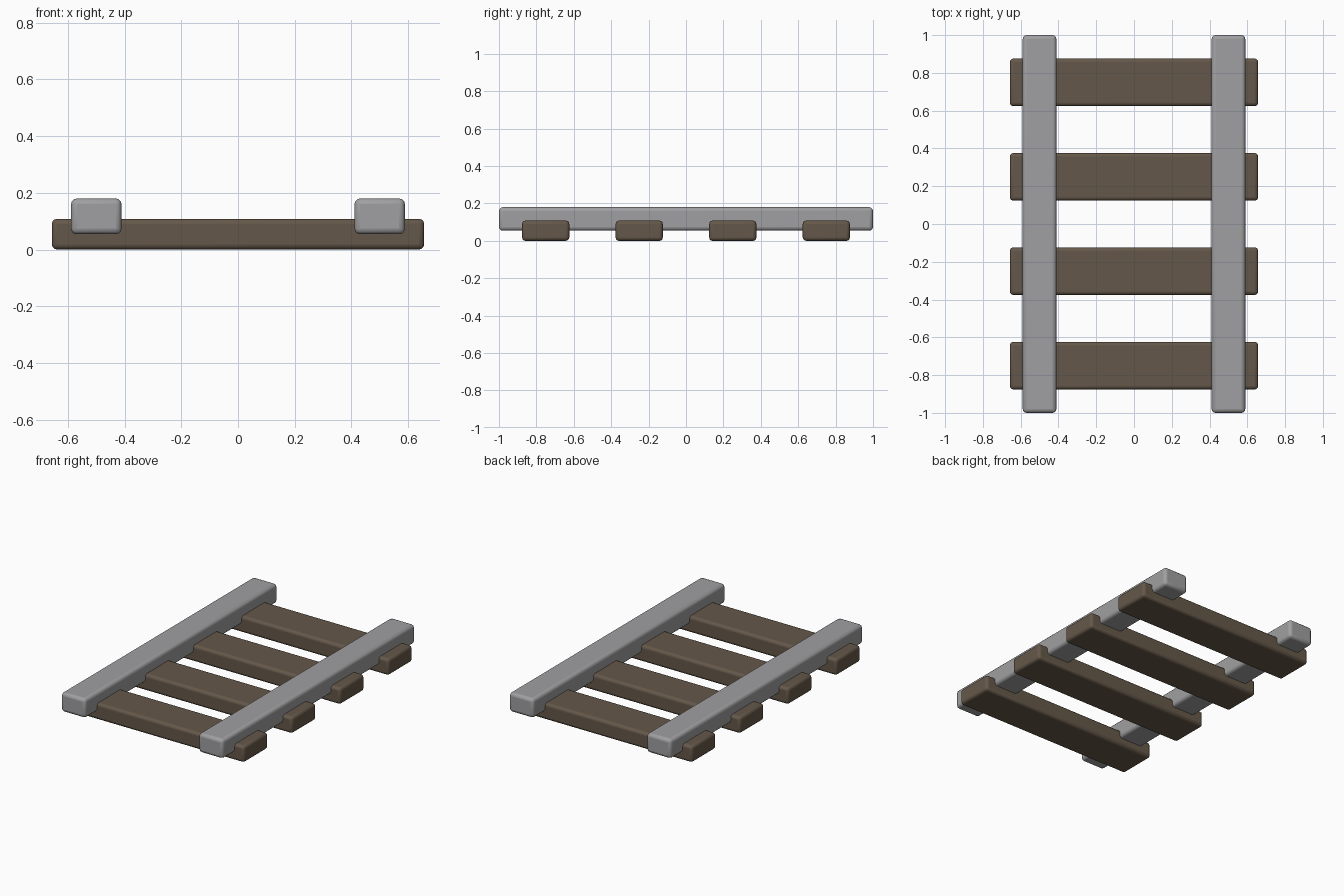
import bpy

if "Cube" in bpy.data.objects:
    bpy.data.objects.remove(bpy.data.objects["Cube"])


def material(name, rgb):
    m = bpy.data.materials.new(name)
    m.diffuse_color = (*rgb, 1)
    m.use_nodes = True
    m.node_tree.nodes["Principled BSDF"].inputs["Base Color"].default_value = m.diffuse_color
    return m


def rounded_block(name, lo, hi, mat, radius):
    """Box between two corners with softly bevelled edges."""
    centre = [(a + b) / 2 for a, b in zip(lo, hi)]
    bpy.ops.mesh.primitive_cube_add(size=1, location=centre)
    ob = bpy.context.object
    ob.name = name
    ob.scale = [b - a for a, b in zip(lo, hi)]
    bpy.ops.object.transform_apply(location=False, rotation=False, scale=True)
    ob.data.materials.append(mat)
    bpy.ops.object.shade_smooth_by_angle()
    bev = ob.modifiers.new("soft_edges", 'BEVEL')
    bev.width = radius
    bev.segments = 3
    # keep the bevel first so smoothing is evaluated on the rounded mesh
    bpy.ops.object.modifier_apply(modifier=bev.name)
    bpy.ops.object.shade_smooth_by_angle()
    return ob


steel = material("steel_grey", (0.35, 0.35, 0.36))
wood = material("dark_wood", (0.13, 0.097, 0.067))

# Four wooden cross ties
for i, y in enumerate((-0.75, -0.25, 0.25, 0.75)):
    rounded_block(f"cross_tie_{i + 1}", (-0.657, y - 0.126, 0),
                  (0.657, y + 0.126, 0.108), wood, 0.018)

# Two metal rails sunk into the ties
for side, x in (("left", -0.5), ("right", 0.5)):
    rounded_block(f"{side}_rail", (x - 0.089, -1, 0.054),
                  (x + 0.089, 1, 0.18), steel, 0.02)
